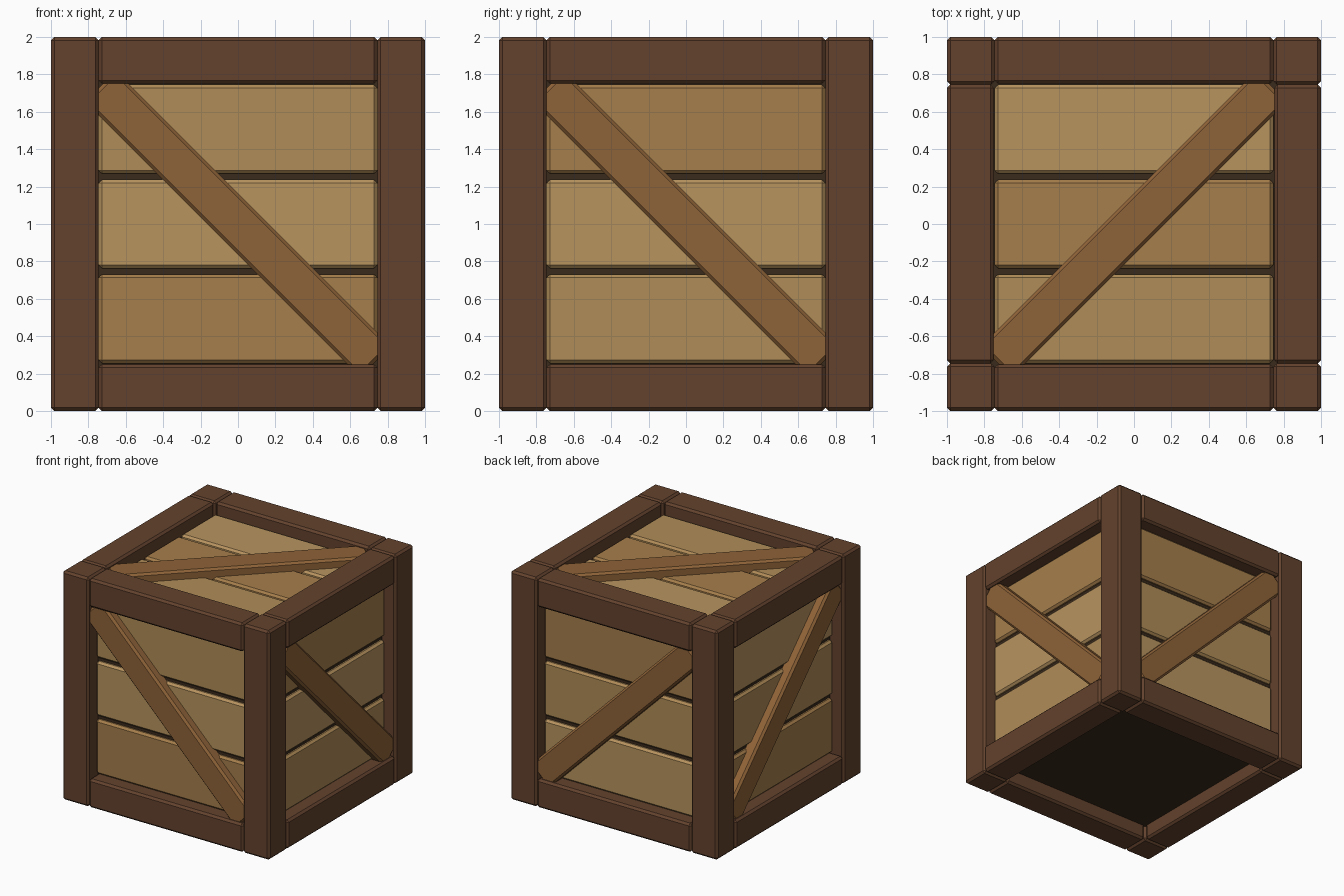
import bpy, bmesh, math
from mathutils import Matrix, Vector

if "Cube" in bpy.data.objects:
    bpy.data.objects.remove(bpy.data.objects["Cube"])


def material(name, hex_code):
    srgb = [int(hex_code[i:i + 2], 16) / 255 for i in (0, 2, 4)]
    m = bpy.data.materials.new(name)
    m.diffuse_color = [((c + 0.055) / 1.055) ** 2.4 for c in srgb] + [1]
    m.use_nodes = True
    m.node_tree.nodes["Principled BSDF"].inputs["Base Color"].default_value = m.diffuse_color
    return m


FRAME = material("dark_wood", "63422D")
BRACE = material("brace_wood", "8F6338")
CORE = material("shadow_wood", "3A2A1C")
PLANK = {"L": material("plank_light", "B8945F"),
         "M": material("plank_medium", "B08C57"),
         "D": material("plank_deep", "A67E4B")}


def box(name, lo, hi, mat, bevel=0.018, matrix=Matrix()):
    """Chamfered box between two corners, placed by a matrix."""
    lo, hi = Vector(lo), Vector(hi)
    bm = bmesh.new()
    bmesh.ops.create_cube(bm, size=1, matrix=Matrix.Translation((lo + hi) / 2)
                          @ Matrix.Diagonal((*(hi - lo), 1)))
    if bevel:
        bmesh.ops.bevel(bm, geom=bm.edges[:], offset=bevel, segments=1,
                        affect='EDGES', clamp_overlap=True)
    mesh = bpy.data.meshes.new(name)
    bm.to_mesh(mesh)
    bm.free()
    mesh.materials.append(mat)
    obj = bpy.data.objects.new(name, mesh)
    obj.matrix_world = matrix
    bpy.context.collection.objects.link(obj)
    return obj


IN = 0.745           # half width of each framed opening
CENTRE = Matrix.Translation((0, 0, 1))

# Dark inner box, seen between planks and from below
box("inner_core", (-0.87, -0.87, -0.87), (0.87, 0.87, 0.87), CORE, 0, CENTRE)

# Four corner posts and eight rails
for i in range(4):
    turn = CENTRE @ Matrix.Rotation(i * math.pi / 2, 4, 'Z')
    box("corner_post", (-1, -1, -1), (-IN, -IN, 1), FRAME, matrix=turn)
    box("top_rail", (-IN, -1, 0.75), (IN, -0.75, 1), FRAME, matrix=turn)
    box("bottom_rail", (-IN, -1, -1), (IN, -0.75, -0.75), FRAME, matrix=turn)

# Panels: right axis, up axis, brace slope, plank shades from low to high
X, Y, Z = Vector((1, 0, 0)), Vector((0, 1, 0)), Vector((0, 0, 1))
PANELS = {"front": (X, Z, -1, "DLM"), "right": (Y, Z, -1, "MLD"),
          "back": (-X, Z, 1, "LMD"), "left": (-Y, Z, 1, "DML"),
          "top": (X, Y, 1, "MDL")}

for side, (u, v, slope, shades) in PANELS.items():
    face = CENTRE @ Matrix((u, v, u.cross(v))).transposed().to_4x4()
    # Three planks with narrow gaps
    for k, shade in enumerate(shades):
        c = (k - 1) * 0.507
        box(side + "_plank", (-IN, c - 0.238, 0.84), (IN, c + 0.238, 0.9),
            PLANK[shade], matrix=face)
    # Diagonal brace, its square ends tucked into the frame
    box(side + "_brace", (-1.04, -0.117, 0.86), (1.04, 0.117, 0.975), BRACE,
        matrix=face @ Matrix.Rotation(slope * math.pi / 4, 4, 'Z'))
